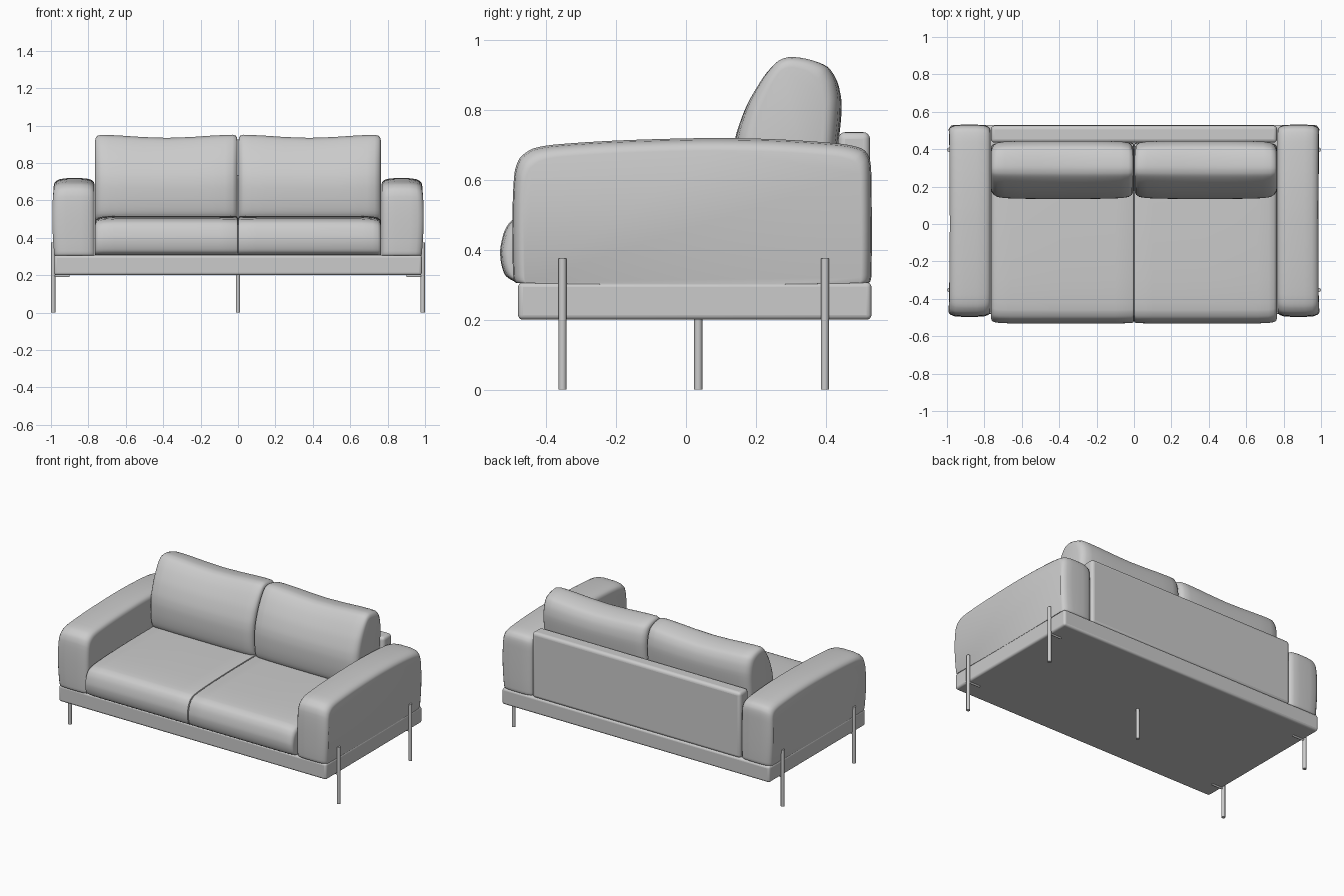
import bpy, bmesh
from math import sin, pi
from mathutils import Vector

if "Cube" in bpy.data.objects:
    bpy.data.objects.remove(bpy.data.objects["Cube"])


def finish(name, bm, mirror=False, bevel=0):
    bmesh.ops.recalc_face_normals(bm, faces=bm.faces[:])
    me = bpy.data.meshes.new(name)
    bm.to_mesh(me)
    bm.free()
    ob = bpy.data.objects.new(name, me)
    bpy.context.collection.objects.link(ob)
    if bevel:
        m = ob.modifiers.new("Bevel", 'BEVEL')
        m.width, m.segments, m.limit_method = bevel, 4, 'ANGLE'
    if mirror:
        ob.modifiers.new("Mirror", 'MIRROR').use_mirror_merge = False
    bpy.ops.object.select_all(action='DESELECT')
    ob.select_set(True)
    bpy.context.view_layer.objects.active = ob
    bpy.ops.object.shade_smooth_by_angle(angle=0.7)
    return ob


def spline(pts, n=4):
    """Closed smooth curve through the profile points."""
    out, k = [], len(pts)
    for i in range(k):
        a, b, c, d = (Vector(pts[(i + j) % k]) for j in (-1, 0, 1, 2))
        # tangents limited by segment length so corners do not overshoot
        seg = (c - b).length
        t0 = (c - a).normalized() * seg * 0.8
        t1 = (d - b).normalized() * seg * 0.8
        for s in range(n):
            t = s / n
            out.append(b * (2*t**3 - 3*t*t + 1) + t0 * (t**3 - 2*t*t + t)
                       + c * (3*t*t - 2*t**3) + t1 * (t**3 - t*t))
    return out


def loft(name, profile, stations, deform=None):
    """Sweep a (y, z) profile along x; stations are (x, y inset, z inset)."""
    pts = spline(profile)
    ys, zs = [p[0] for p in pts], [p[1] for p in pts]
    cy, hy = (max(ys) + min(ys)) / 2, (max(ys) - min(ys)) / 2
    z0, h = min(zs), max(zs) - min(zs)
    bm = bmesh.new()
    rings = []
    for x, iy, iz in stations:
        ring = []
        for y, z in pts:
            co = Vector((x, cy + (y - cy) * (1 - iy / hy), z0 + (z - z0) * (1 - iz / h)))
            ring.append(bm.verts.new(deform(co) if deform else co))
        rings.append(ring)
    n = len(pts)
    for r, q in zip(rings, rings[1:]):
        for i in range(n):
            bm.faces.new((r[i], r[(i + 1) % n], q[(i + 1) % n], q[i]))
    bm.faces.new(rings[0])
    bm.faces.new(rings[-1])
    return finish(name, bm, mirror=True)


def block(name, lo, hi, bevel):
    bm = bmesh.new()
    bmesh.ops.create_cube(bm, size=1)
    for v in bm.verts:
        v.co = Vector([(a + b) / 2 + c * (b - a) for a, b, c in zip(lo, hi, v.co)])
    return finish(name, bm, bevel=bevel)


def rod(name, a, b, r, mirror=False):
    a, b = Vector(a), Vector(b)
    bm = bmesh.new()
    bmesh.ops.create_cone(bm, cap_ends=True, segments=20, radius1=r, radius2=r,
                          depth=(b - a).length)
    rot = (b - a).to_track_quat('Z', 'Y').to_matrix()
    for v in bm.verts:
        v.co = rot @ v.co + (a + b) / 2
    return finish(name, bm, mirror)


# Base frame and back panel
block("base", (-0.983, -0.48, 0.2), (0.983, 0.53, 0.307), 0.014)
block("back_panel", (-0.765, 0.435, 0.3), (0.765, 0.526, 0.736), 0.02)

# Arms: arched side profile, softly bulging outer face
arm_profile = [(-0.485, 0.305), (-0.494, 0.33), (-0.496, 0.5), (-0.49, 0.62), (-0.475, 0.662),
               (-0.44, 0.688), (-0.38, 0.7), (-0.2, 0.712), (0.05, 0.719), (0.25, 0.716),
               (0.44, 0.703), (0.505, 0.688), (0.525, 0.66), (0.53, 0.6), (0.53, 0.33),
               (0.522, 0.305)]


def arm_bulge(co):
    if co.x > 0.9:
        co.x += 0.011 * sin(pi * min(1, max(0, (co.z - 0.305) / 0.41)))
    return co


loft("arms", arm_profile,
     [(0.767, 0.03, 0.035), (0.77, 0.02, 0.022), (0.78, 0.01, 0.011), (0.8, 0.003, 0.004),
      (0.84, 0, 0), (0.91, 0, 0), (0.95, 0.003, 0.005), (0.968, 0.01, 0.013),
      (0.979, 0.02, 0.024), (0.982, 0.03, 0.036)], arm_bulge)

# Seat cushions
seat_profile = [(-0.48, 0.307), (-0.515, 0.325), (-0.528, 0.36), (-0.531, 0.4), (-0.52, 0.45),
                (-0.5, 0.482), (-0.46, 0.5), (-0.3, 0.512), (0, 0.518), (0.38, 0.515),
                (0.425, 0.5), (0.434, 0.46), (0.434, 0.34), (0.42, 0.307)]
loft("seat_cushions", seat_profile,
     [(0.001, 0.012, 0.012), (0.004, 0.005, 0.005), (0.015, 0.001, 0.001), (0.1, 0, 0),
      (0.38, 0, 0), (0.66, 0, 0), (0.72, 0.002, 0.004), (0.748, 0.007, 0.01),
      (0.76, 0.014, 0.02), (0.764, 0.024, 0.034)])

# Back cushions: leaning, plump, with a slight dip along the top edge
pillow_profile = [(0.175, 0.5), (0.148, 0.53), (0.136, 0.6), (0.135, 0.68), (0.145, 0.74),
                  (0.175, 0.82), (0.22, 0.895), (0.262, 0.94), (0.3, 0.951), (0.36, 0.943),
                  (0.41, 0.922), (0.435, 0.88), (0.445, 0.82), (0.437, 0.72), (0.42, 0.6),
                  (0.405, 0.53), (0.38, 0.5)]


def pillow_dip(co):
    u = min(1, max(0, co.x / 0.764))
    co.z -= 0.017 * sin(pi * u) ** 2 * max(0, (co.z - 0.5) / 0.45) ** 2
    return co


loft("back_cushions", pillow_profile,
     [(0.003, 0.05, 0.03), (0.005, 0.035, 0.015), (0.012, 0.022, 0.005), (0.03, 0.01, 0),
      (0.07, 0.004, 0), (0.15, 0.001, 0), (0.25, 0, 0), (0.38, 0, 0), (0.51, 0, 0),
      (0.61, 0.001, 0), (0.69, 0.004, 0), (0.73, 0.01, 0), (0.75, 0.022, 0.005),
      (0.76, 0.035, 0.015), (0.764, 0.05, 0.03)], pillow_dip)

# Slim metal legs with short brackets under the base
for label, y in (("front", -0.353), ("rear", 0.397)):
    rod(label + "_legs", (0.988, y, 0), (0.988, y, 0.375), 0.0115, True)
    rod(label + "_leg_brackets", (0.9, y, 0.195), (0.988, y, 0.195), 0.006, True)
rod("middle_leg", (0, 0.035, 0), (0, 0.035, 0.203), 0.0115)
